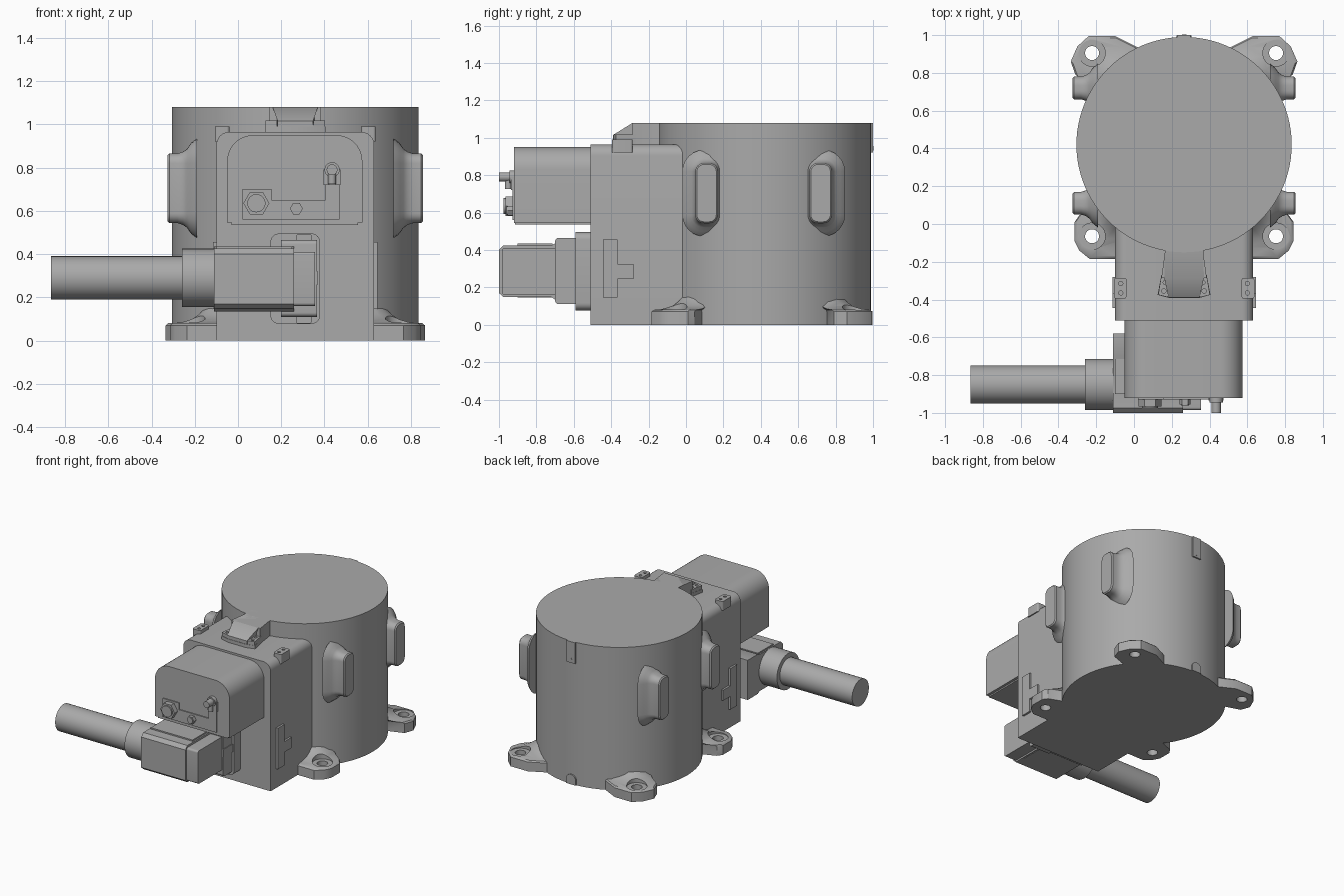
import bpy, bmesh, math
from mathutils import Vector

if "Cube" in bpy.data.objects:
    bpy.data.objects.remove(bpy.data.objects["Cube"])

metal = bpy.data.materials.new("plain grey metal")
metal.use_nodes = True
GREY = (0.40, 0.40, 0.40, 1)
metal.diffuse_color = GREY
metal.node_tree.nodes["Principled BSDF"].inputs["Base Color"].default_value = GREY

CX, CY, R = 0.265, 0.42, 0.57      # motor axis and radius
parts = []


def loft(name, rings):
    """Skin a list of equal-length rings and cap both ends."""
    bm = bmesh.new()
    loops = [[bm.verts.new(p) for p in ring] for ring in rings]
    n = len(loops[0])
    for a, b in zip(loops, loops[1:]):
        for i in range(n):
            j = (i + 1) % n
            bm.faces.new((a[i], a[j], b[j], b[i]))
    bm.faces.new(loops[0][::-1])
    bm.faces.new(loops[-1])
    bmesh.ops.recalc_face_normals(bm, faces=bm.faces)
    mesh = bpy.data.meshes.new(name)
    bm.to_mesh(mesh)
    bm.free()
    mesh.materials.append(metal)
    ob = bpy.data.objects.new(name, mesh)
    bpy.context.collection.objects.link(ob)
    parts.append(ob)
    return ob


def place(axis, u, v, w):
    return Vector({"x": (w, u, v), "y": (u, w, v), "z": (u, v, w)}[axis])


def prism(name, axis, pts, a, b):
    return loft(name, [[place(axis, u, v, w) for u, v in pts] for w in (a, b)])


def rounded(u0, u1, v0, v1, bottom=0.0, top=None, steps=6):
    """Rectangle with rounded lower and upper corners."""
    top = bottom if top is None else top
    pts = []
    corners = ((u0, v0, 1, 1, bottom), (u1, v0, -1, 1, bottom),
               (u1, v1, -1, -1, top), (u0, v1, 1, -1, top))
    for k, (u, v, su, sv, r) in enumerate(corners):
        if r == 0:
            pts.append((u, v))
            continue
        for i in range(steps + 1):
            t = math.pi * (1 + k / 2 + i / steps / 2)
            pts.append((u + su * r + r * math.cos(t), v + sv * r + r * math.sin(t)))
    return pts


def circle(u, v, r, n=32):
    return [(u + r * math.cos(math.tau * i / n), v + r * math.sin(math.tau * i / n))
            for i in range(n)]


def cut(target, cutter):
    mod = target.modifiers.new("cut", "BOOLEAN")
    mod.object = cutter
    mod.operation = "DIFFERENCE"
    mod.solver = "EXACT"
    bpy.context.view_layer.objects.active = target
    bpy.ops.object.modifier_apply(modifier=mod.name)
    parts.remove(cutter)
    bpy.data.objects.remove(cutter)


def mx(x):
    """Mirror x across the motor axis."""
    return 2 * CX - x


# Motor drum and the housing in front of it
prism("motor_drum", "z", circle(CX, CY, R, 96), 0, 1.08)
prism("front_housing", "y", rounded(-0.1, 0.63, 0, 0.965, 0, 0.06), -0.51, CY)

# Sloped mounting feet with counterbored bolt holes
FRONT = [(-0.1, -0.185), (-0.235, -0.185), (-0.29, -0.14), (-0.315, -0.09),
         (-0.315, 0.01), (-0.29, 0.045), (-0.2, 0.08), (-0.12, 0.16), (0.1, 0.1)]
REAR = [(-0.19, 0.75), (-0.31, 0.79), (-0.335, 0.86), (-0.3, 0.94),
        (-0.24, 0.995), (-0.1, 0.995), (0.02, 0.935), (0.1, 0.8)]
SLOPE = ((0, 0), (0, 0.07), (0.02, 0.08), (0.1, 0.085), (0.18, 0.1),
         (0.23, 0.12), (0.28, 0.15), (0.33, 0.2))
for end, outline, hole_y in (("front", FRONT, -0.065), ("rear", REAR, 0.905)):
    for side in ("right", "left"):
        flip = mx if side == "left" else float
        foot = loft(f"{end}_{side}_foot", [
            [Vector((flip(x + (CX - x) * s), y + (CY - y) * s, z)) for x, y in outline]
            for s, z in SLOPE])
        hx = flip(-0.222)
        cut(foot, prism("counterbore", "z", circle(hx, hole_y, 0.07), 0.075, 0.4))
        cut(foot, prism("bolt_hole", "z", circle(hx, hole_y, 0.037), -0.1, 0.4))

# Side bosses flaring into the drum
FLARE = ((0.855, -0.008), (0.847, 0), (0.81, 0), (0.785, 0.008),
         (0.765, 0.022), (0.75, 0.045), (0.72, 0.07))
for y, end in ((0.11, "front"), (0.72, "rear")):
    for side in ("right", "left"):
        flip = mx if side == "right" else float
        loft(f"{end}_{side}_boss", [
            [Vector((flip(x), u, v)) for u, v in
             rounded(y - 0.06 - g, y + 0.06 + g, 0.543 - g, 0.865 + g, 0.045 + g)]
            for x, g in FLARE])

# Raised bracket plates and top lugs on both housing sides
BRACKET = [(-0.445, 0.145), (-0.365, 0.145), (-0.365, 0.245), (-0.28, 0.245),
           (-0.28, 0.325), (-0.365, 0.325), (-0.365, 0.455), (-0.445, 0.455)]
for side in ("right", "left"):
    flip = mx if side == "right" else float
    prism(f"{side}_bracket_plate", "x", BRACKET, flip(0.6), flip(0.645))
    xs = sorted((flip(0.57), flip(0.637)))
    lug = prism(f"{side}_top_lug", "z", rounded(*xs, -0.395, -0.285, 0.012), 0.92, 0.99)
    for y in (-0.365, -0.315):
        cut(lug, prism("pin_hole", "z", circle(flip(0.6), y, 0.011, 12), 0.97, 1.1))

# Crest running from the drum top, ending in a ramp between two pads
NECK = [(-0.05, 0.9), (-0.05, 1.08), (-0.285, 1.08), (-0.39, 1.015), (-0.39, 0.9)]
loft("crest_neck", [[Vector((CX + s * (0.1 if y > -0.1 else 0.078 + 0.06 * (1.08 - z)
                                       if y < -0.3 else 0.105), y, z))
                     for y, z in NECK] for s in (-1, 1)])
prism("crest_roof", "z", [(0.155, 0.0), (0.165, -0.14), (0.145, -0.285),
                          (0.385, -0.285), (0.365, -0.14), (0.375, 0.0)], 0.95, 1.08)
prism("crest_base", "z", [(0.145, -0.27), (0.125, -0.375), (0.19, -0.393), (0.34, -0.393),
                          (0.405, -0.375), (0.385, -0.27)], 0.95, 0.99)
for side in ("right", "left"):
    flip = mx if side == "left" else float
    pad = prism(f"{side}_crest_pad", "z",
                [(flip(x), y) for x, y in ((0.145, -0.27), (0.128, -0.375),
                                           (0.18, -0.388), (0.2, -0.27))], 0.95, 1.018)
    for x, y in ((0.158, -0.355), (0.166, -0.31)):
        cut(pad, prism("pin_hole", "z", circle(flip(x), y, 0.012, 12), 1.0, 1.1))

# Terminal box with its front fittings
prism("terminal_box", "y", rounded(-0.05, 0.575, 0.545, 0.95, 0, 0.12, 10), -0.92, -0.5)
prism("terminal_box_rim", "y", rounded(-0.03, 0.555, 0.535, 0.56), -0.915, -0.5)
prism("fitting_plate", "y", [(0.02, 0.56), (0.47, 0.56), (0.47, 0.72), (0.405, 0.72),
                             (0.405, 0.65), (0.155, 0.65), (0.155, 0.7), (0.02, 0.7)],
      -0.928, -0.9)
prism("hex_plug", "y", circle(0.085, 0.635, 0.06, 6), -0.965, -0.9)
prism("hex_plug_cap", "y", circle(0.085, 0.635, 0.042), -0.975, -0.9)
prism("small_screw", "y", circle(0.27, 0.61, 0.03, 6), -0.955, -0.9)
prism("small_screw_cap", "y", circle(0.27, 0.61, 0.022, 20), -0.96, -0.9)
prism("latch_block", "y", rounded(0.395, 0.475, 0.72, 0.79), -0.935, -0.9)
prism("latch_stem", "y", circle(0.435, 0.79, 0.025, 20), -1.0, -0.9)
prism("latch_collar", "y", circle(0.435, 0.79, 0.035, 20), -0.945, -0.9)
prism("latch_peg", "z", circle(0.435, -0.95, 0.018, 16), 0.725, 0.79)

# Cable connector, its base flange and the cable
flange = prism("connector_flange", "y", rounded(0.15, 0.38, 0.077, 0.495, 0.04), -0.59, -0.5)
for z in (0.11, 0.46):
    cut(flange, prism("flange_notch", "y", rounded(0.27, 0.34, z - 0.03, z + 0.03, 0.01),
                      -0.7, -0.55))
SHELL = [(-1.0, 0.17), (-0.975, 0.148), (-0.72, 0.148), (-0.7, 0.135), (-0.58, 0.135),
         (-0.58, 0.435), (-0.7, 0.435), (-0.72, 0.425), (-0.975, 0.425), (-1.0, 0.4)]
prism("connector_shell", "x", SHELL, -0.11, 0.26)
prism("connector_end", "x", rounded(-0.985, -0.55, 0.16, 0.41, 0.015), 0.2, 0.355)
prism("connector_end_rib", "x", rounded(-0.7, -0.55, 0.26, 0.32), 0.2, 0.37)
prism("connector_shoulder", "x", rounded(-0.7, -0.55, 0.11, 0.465, 0.02), 0.2, 0.365)
for z in (0.145, 0.41):
    prism("connector_rail", "y", rounded(-0.1, 0.25, z, z + 0.025), -0.9, -0.715)
prism("cable_collar", "x", circle(-0.85, 0.29, 0.135, 48), -0.26, -0.1)
prism("cable", "x", circle(-0.85, 0.29, 0.1, 48), -0.865, -0.2)

# Rear key tab and drain arch
prism("rear_key_tab", "y", rounded(0.23, 0.3, 0.92, 1.08), 0.9, 1.0)
prism("rear_key_pin", "y", circle(CX, 0.945, 0.012, 12), 0.9, 1.003)
prism("rear_drain_arch", "y", rounded(0.225, 0.305, 0, 0.075, 0, 0.039), 0.9, 0.998)

# Smooth curved walls, keep machined edges sharp
bpy.ops.object.select_all(action="DESELECT")
for ob in parts:
    ob.select_set(True)
bpy.context.view_layer.objects.active = parts[0]
bpy.ops.object.shade_smooth_by_angle(angle=math.radians(32))
